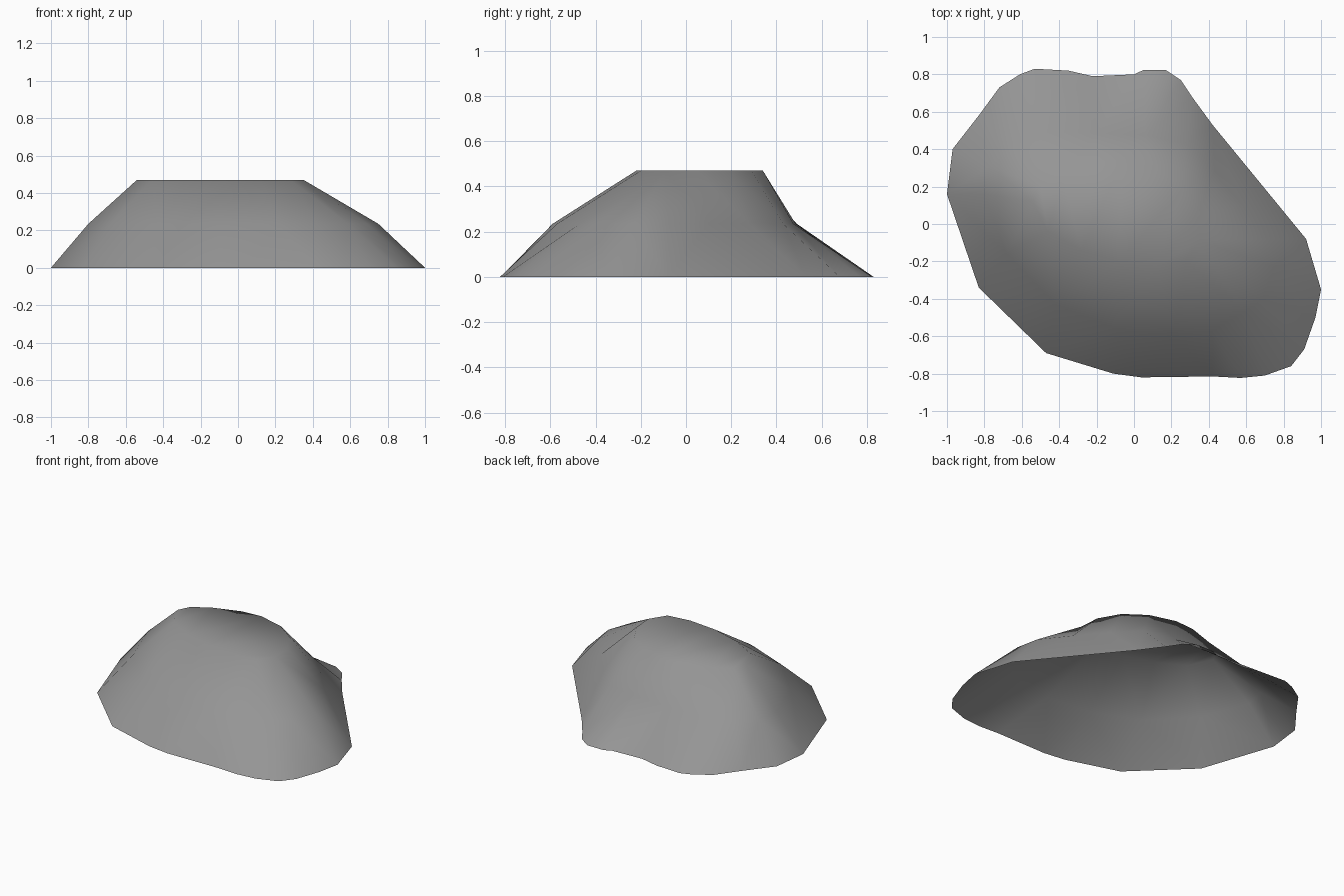
import bpy
from mathutils import Vector
from mathutils.geometry import delaunay_2d_cdt

if "Cube" in bpy.data.objects:
    bpy.data.objects.remove(bpy.data.objects["Cube"])

# Contour lines of the hill: height -> outline, listed around the hill
CONTOURS = {
    0.0: [(-1, .16), (-.83, -.34), (-.47, -.69), (-.11, -.80), (.04, -.82), (.42, -.815),
          (.57, -.823), (.70, -.81), (.84, -.76), (.91, -.67), (.97, -.50), (1, -.35),
          (.92, -.08), (.42, .53), (.31, .68), (.25, .77), (.17, .823), (.05, .823),
          (0, .80), (-.22, .79), (-.35, .82), (-.53, .83), (-.61, .80), (-.72, .73),
          (-.83, .58), (-.97, .40)],
    0.235: [(-.80, .16), (-.68, -.16), (-.42, -.43), (-.10, -.56), (.21, -.59), (.42, -.57),
            (.59, -.47), (.69, -.40), (.75, -.23), (.72, -.08), (.58, .10), (.43, .28),
            (.28, .43), (.06, .475), (-.20, .485), (-.48, .49), (-.66, .43), (-.77, .31)],
    0.47: [(-.54, .12), (-.46, -.04), (-.28, -.14), (-.08, -.20), (.12, -.22), (.28, -.20),
           (.35, -.09), (.34, .05), (.26, .19), (.12, .29), (-.06, .34), (-.20, .33),
           (-.38, .27), (-.50, .20)],
}

# Hill: triangulate between the contours, open underneath
points, heights, edges = [], [], []
for z, ring in CONTOURS.items():
    start, n = len(points), len(ring)
    points += [Vector(p) for p in ring]
    heights += [z] * n
    edges += [(start + i, start + (i + 1) % n) for i in range(n)]

flat, _, faces, source, _, _ = delaunay_2d_cdt(points, edges, [], 1, 1e-5)
verts = [(p.x, p.y, heights[s[0]]) for p, s in zip(flat, source)]
mesh = bpy.data.meshes.new("hill")
mesh.from_pydata(verts, [], faces)
mesh.shade_smooth()
hill = bpy.data.objects.new("hill", mesh)
bpy.context.collection.objects.link(hill)

# Dark grey stone
stone = bpy.data.materials.new("stone")
stone.diffuse_color = (.3, .3, .3, 1)
stone.use_nodes = True
stone.node_tree.nodes["Principled BSDF"].inputs["Base Color"].default_value = stone.diffuse_color
mesh.materials.append(stone)
